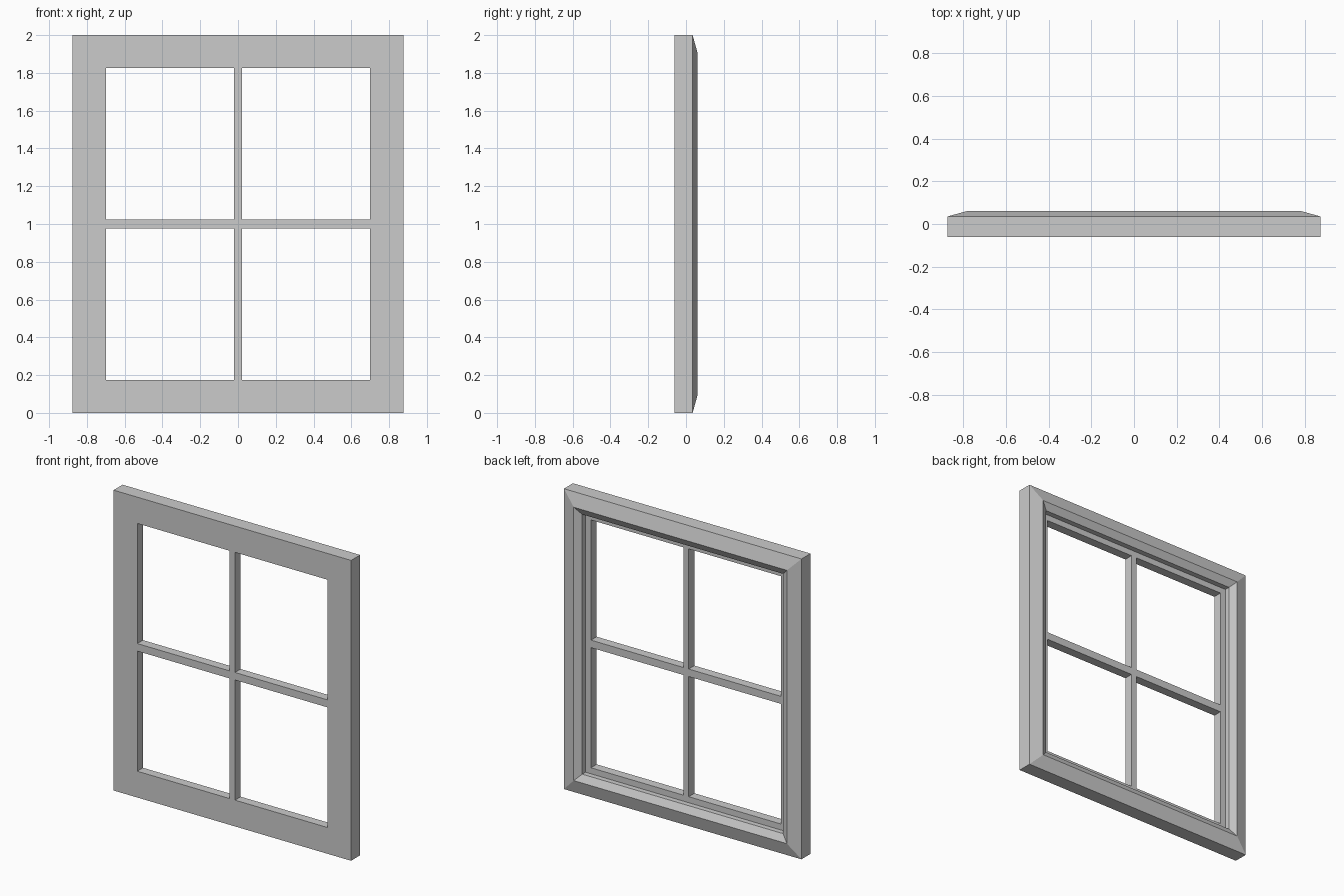
import bpy, bmesh

if "Cube" in bpy.data.objects:
    bpy.data.objects.remove(bpy.data.objects["Cube"])

W, H = 1.75, 2.0          # outer width and height
OPEN = 0.175              # inset of the opening from the outer edge


def finish(name, bm):
    bmesh.ops.recalc_face_normals(bm, faces=bm.faces)
    mesh = bpy.data.meshes.new(name)
    bm.to_mesh(mesh)
    bm.free()
    obj = bpy.data.objects.new(name, mesh)
    bpy.context.collection.objects.link(obj)
    return obj


def mitred_frame(name, profile):
    """Sweep a closed (inset, y) profile round a rectangle with mitred corners."""
    bm = bmesh.new()
    rings = []
    for inset, y in profile:
        x = W / 2 - inset
        rings.append([bm.verts.new(p) for p in (
            (-x, y, inset), (x, y, inset), (x, y, H - inset), (-x, y, H - inset))])
    for i, a in enumerate(rings):
        b = rings[(i + 1) % len(rings)]
        for k in range(4):
            n = (k + 1) % 4
            bm.faces.new((a[k], a[n], b[n], b[k]))
    return finish(name, bm)


def box(name, lo, hi):
    bm = bmesh.new()
    bmesh.ops.create_cube(bm, size=1)
    for v in bm.verts:
        v.co = [(l + h) / 2 + c * (h - l) for l, h, c in zip(lo, hi, v.co)]
    return finish(name, bm)


# Outer frame: flat front, raised bevelled moulding and stepped rebate on the back
mitred_frame("window_frame", [
    (0, -0.06), (0, 0.035), (0.09, 0.06), (0.135, 0.035),
    (0.135, 0.0), (OPEN, 0.0), (OPEN, -0.06)])

# Horizontal glazing bar across the opening
xo = W / 2 - OPEN
box("horizontal_bar", (-xo, -0.06, 0.975), (xo, 0.0, 1.025))

# Vertical glazing bars above and below it
for name, z0, z1 in (("lower_bar", OPEN, 0.975), ("upper_bar", 1.025, H - OPEN)):
    box(name, (-0.02, -0.06, z0), (0.02, 0.0, z1))
